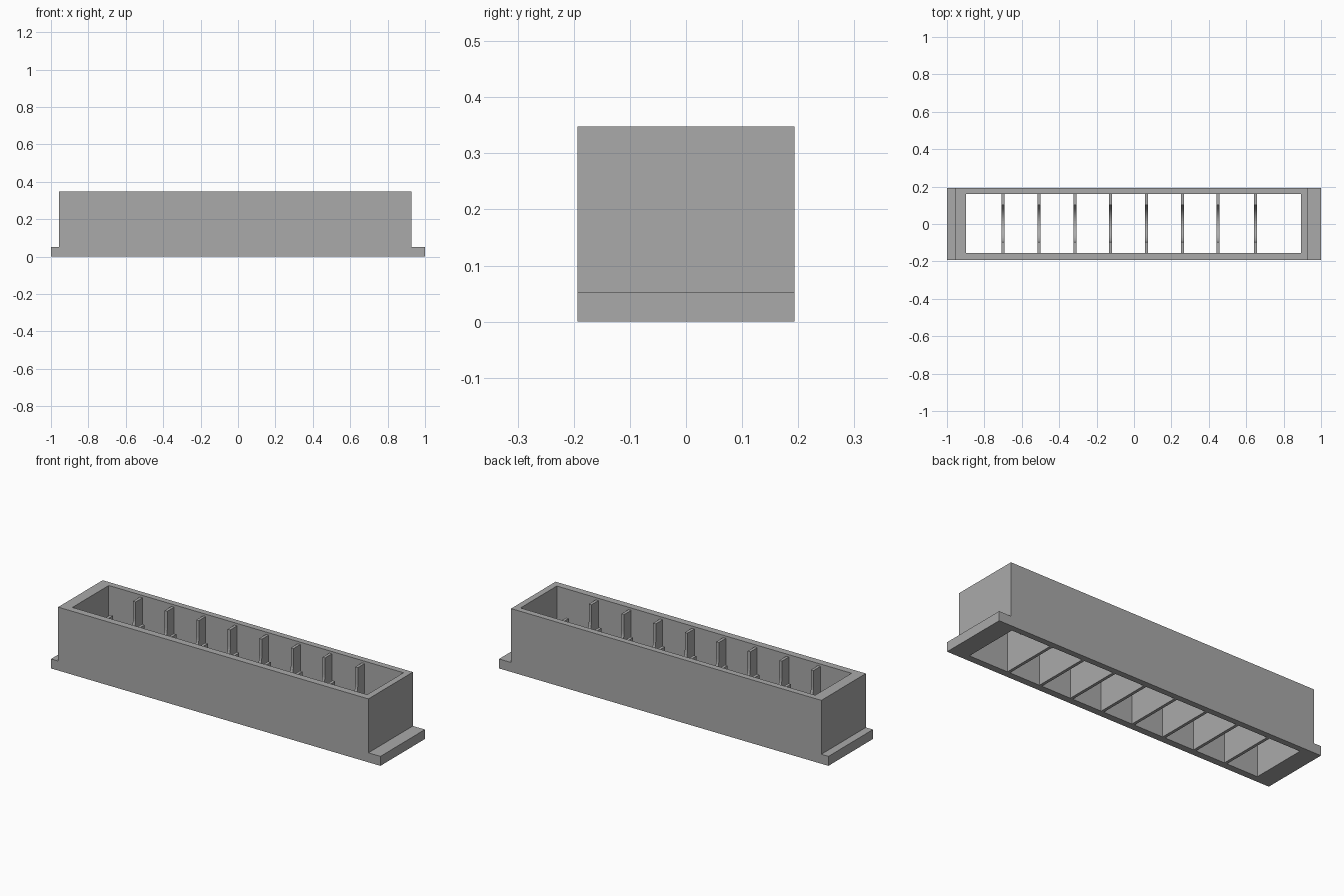
import bpy
import bmesh
import math

cube = bpy.data.objects.get("Cube")
if cube:
    bpy.data.objects.remove(cube, do_unlink=True)

grey = bpy.data.materials.new("plain grey")
grey.use_nodes = True
GREY = (0.40, 0.40, 0.40, 1)
grey.diffuse_color = GREY
grey.node_tree.nodes["Principled BSDF"].inputs["Base Color"].default_value = GREY


def prism(name, profile, offset, to_world):
    """Extrude a closed 2D profile by a vector, after mapping it into 3D."""
    bm = bmesh.new()
    face = bm.faces.new([bm.verts.new(to_world(*p)) for p in profile])
    moved = bmesh.ops.extrude_face_region(bm, geom=[face])["geom"]
    bmesh.ops.translate(bm, vec=offset, verts=[v for v in moved if isinstance(v, bmesh.types.BMVert)])
    bmesh.ops.recalc_face_normals(bm, faces=bm.faces)
    mesh = bpy.data.meshes.new(name)
    bm.to_mesh(mesh)
    bm.free()
    mesh.materials.append(grey)
    obj = bpy.data.objects.new(name, mesh)
    bpy.context.collection.objects.link(obj)
    return obj


HALF_DEPTH, HEIGHT, FLANGE = 0.193, 0.348, 0.052
LEFT, RIGHT = -0.957, 0.927
IN_LEFT, IN_RIGHT, IN_FRONT, IN_BACK = -0.897, 0.893, -0.155, 0.16

# Housing: stepped side profile with an end flange on each side
outline = [(-1, 0), (1, 0), (1, FLANGE), (RIGHT, FLANGE), (RIGHT, HEIGHT),
           (LEFT, HEIGHT), (LEFT, FLANGE), (-1, FLANGE)]
housing = prism("housing", outline, (0, 2 * HALF_DEPTH, 0),
                lambda x, z: (x, -HALF_DEPTH, z))

# Opening through the housing, from top to bottom
opening = [(IN_LEFT, IN_FRONT), (IN_RIGHT, IN_FRONT), (IN_RIGHT, IN_BACK), (IN_LEFT, IN_BACK)]
cutter = prism("opening_cutter", opening, (0, 0, 1), lambda x, y: (x, y, -0.3))
cutter.hide_render = True
cutter.hide_viewport = True
cut = housing.modifiers.new("opening", "BOOLEAN")
cut.operation = "DIFFERENCE"
cut.solver = "EXACT"
cut.object = cutter

# Dividers: thin plates with a round-bottomed slot
MID, RADIUS, TOP, ARC_Z, THICK = 0.003, 0.098, 0.335, 0.24, 0.016
SEGMENTS = 24
arc = [(MID + RADIUS * math.cos(a), ARC_Z - RADIUS * math.sin(a))
       for a in (math.pi * i / SEGMENTS for i in range(SEGMENTS + 1))]
plate = ([(IN_FRONT, 0), (IN_BACK, 0), (IN_BACK, TOP), (MID + RADIUS, TOP)]
         + arc + [(MID - RADIUS, TOP), (IN_FRONT, TOP)])
for i, x in enumerate((-0.7, -0.508, -0.316, -0.125, 0.066, 0.258, 0.45, 0.649)):
    prism(f"divider_{i + 1}", plate, (THICK, 0, 0),
          lambda y, z: (x - THICK / 2, y, z))
